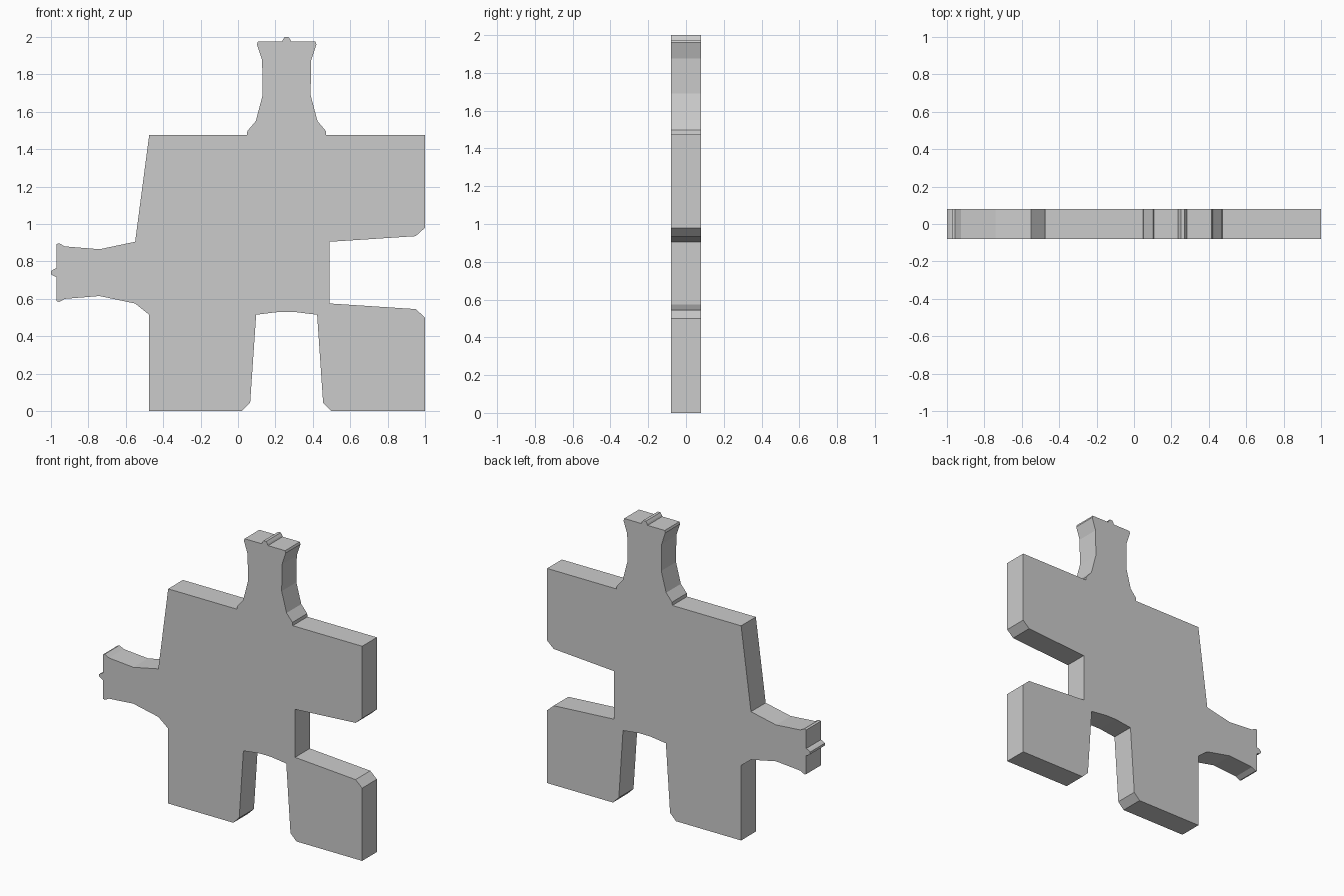
import bpy, bmesh

if "Cube" in bpy.data.objects:
    bpy.data.objects.remove(bpy.data.objects["Cube"])

HALF_THICK = 0.08
CX, CZ = 0.26, 0.74   # centre lines of the vertical and horizontal connectors


def symmetric(half):
    """Half profile of (depth, half width), returned as a full symmetric run."""
    return half + [(d, -w) for d, w in reversed(half)]


# bottom notch, left to right
bottom_notch = [(CX - w, z) for z, w in symmetric(
    [(0.0, 0.24), (0.045, 0.195), (0.515, 0.163), (0.53, 0.04)])]

# right notch, bottom to top
right_notch = [(x, CZ - w) for x, w in symmetric(
    [(1.0, 0.24), (0.95, 0.195), (0.49, 0.165)])]

# top tab with its small nub, right to left
top_tab = [(CX + w, z) for z, w in symmetric(
    [(1.475, 0.212), (1.497, 0.21), (1.55, 0.165), (1.69, 0.128),
     (1.875, 0.131), (1.96, 0.159), (1.975, 0.154), (1.975, 0.024),
     (1.985, 0.02), (2.0, 0.01)])]

# left tab with its small nub, top to bottom
left_tab = [(x, CZ + w) for x, w in symmetric(
    [(-0.55, 0.165), (-0.74, 0.125), (-0.925, 0.14), (-0.957, 0.157),
     (-0.97, 0.152), (-0.97, 0.024), (-0.985, 0.018), (-1.0, 0.008)])]

# whole outline, counter-clockwise seen from the front
outline = ([(-0.475, 0.0)] + bottom_notch + [(1.0, 0.0)] + right_notch
           + [(1.0, 1.475)] + top_tab + [(-0.475, 1.475)] + left_tab
           + [(-0.475, 0.515)])

# puzzle piece: extrude the outline through the thickness
bm = bmesh.new()
face = bm.faces.new([bm.verts.new((x, -HALF_THICK, z)) for x, z in outline])
ext = bmesh.ops.extrude_face_region(bm, geom=[face], use_keep_orig=True)
verts = [g for g in ext["geom"] if isinstance(g, bmesh.types.BMVert)]
bmesh.ops.translate(bm, verts=verts, vec=(0, 2 * HALF_THICK, 0))
bmesh.ops.recalc_face_normals(bm, faces=bm.faces[:])
mesh = bpy.data.meshes.new("puzzle_piece")
bm.to_mesh(mesh)
bm.free()
bpy.context.collection.objects.link(bpy.data.objects.new("puzzle_piece", mesh))
